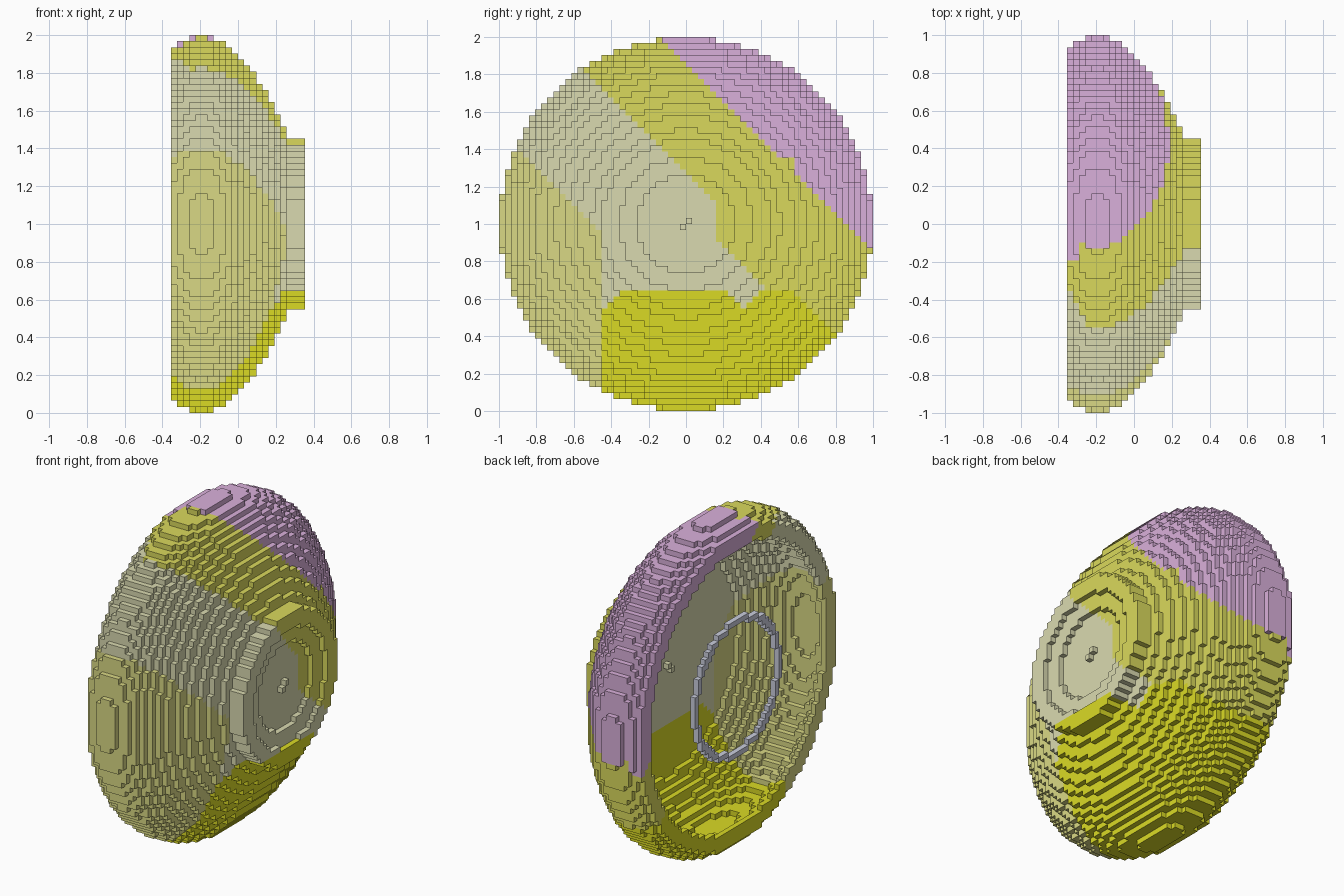
import bpy, bmesh, math

cube = bpy.data.objects.get("Cube")
if cube:
    bpy.data.objects.remove(cube, do_unlink=True)

V = 2 / 62            # edge of one block
LAYERS = 22           # blocks along x
DIRS = [(1, 0, 0), (-1, 0, 0), (0, 1, 0), (0, -1, 0), (0, 0, 1), (0, 0, -1)]
STUDS = {(-1, -1), (0, 0)}   # the two small blocks on the axis


def linear(c):
    c /= 255
    return c / 12.92 if c <= 0.04045 else ((c + 0.055) / 1.055) ** 2.4


def material(name, rgb):
    m = bpy.data.materials.new(name)
    col = (*[linear(c) for c in rgb], 1)
    m.diffuse_color = col
    m.use_nodes = True
    m.node_tree.nodes["Principled BSDF"].inputs["Base Color"].default_value = col
    return m


PURPLE, OLIVE, PALE, KHAKI, YELLOW = range(5)
shell_mats = [
    material("soft purple", (218, 176, 219)),
    material("olive yellow", (218, 217, 92)),
    material("pale grey green", (218, 218, 176)),
    material("khaki", (218, 217, 133)),
    material("bright yellow", (218, 218, 37)),
]
ring_mats = [material("blue grey", (203, 206, 222))]


def patch(i, y, z):
    """Colour patch of a block, banded across the y-z plane."""
    s = y + z
    near_rim = max(0, 3 - i) if y < 0 else 0
    if s > (1.74 if i < 2 else 1.84) and not (y < 0.58 and z < 1.36):
        return PURPLE
    if y < -0.45 and s < 0.5:
        return KHAKI
    notch = z > 0.55 and z - y > 0.24 and 0.86 < s < 1.09 and y > 0.16
    if z < 0.64 and s < 1.22 and y > -0.45 and z - y < 0.97 and not notch:
        return YELLOW
    if s > 1.265 + 0.08 * near_rim or (y > 0.16 and s > 1.08):
        return OLIVE
    return PALE


def radius(j, k):
    return math.hypot(j + 0.5, k + 0.5)


# Dome: paraboloid-like bowl, widest five layers from the open side
def bowl(i, j, k, size):
    return radius(j, k) < size - 0.084 * (i - 4.5) ** 2


def in_dome(i, j, k):
    cavity = i < 15 and bowl(i, j, k, 28.2) and not (i == 14 and (j, k) in STUDS)
    return i < 19 and bowl(i, j, k, 30.99) and not cavity


# Hub: raised disc with a two-step round recess and studs on its floor
def in_hub(i, j, k):
    r = radius(j, k)
    if i == 21:
        return 11 < r < 14
    if i == 20:
        return 8 < r < 14 or (j, k) in STUDS
    return i == 19 and r < 14


# Thin ring in the plane of the open side
def in_ring(i, j, k):
    return i == 0 and 11.9 < radius(j, k) < 12.95


def blocks(test):
    return {(i, j, k) for i in range(LAYERS) for j in range(-31, 31)
            for k in range(-31, 31) if test(i, j, k)}


def build(name, cells, solid, mats, rule):
    """Make a mesh from the exposed faces of a set of blocks."""
    bm = bmesh.new()
    verts = {}

    def vert(p):
        if p not in verts:
            verts[p] = bm.verts.new(((p[0] - LAYERS / 2) * V, p[1] * V, (p[2] + 31) * V))
        return verts[p]

    for cell in sorted(cells):
        for d in DIRS:
            if tuple(c + e for c, e in zip(cell, d)) in solid:
                continue
            axis = next(n for n in range(3) if d[n])
            u, w = (axis + 1) % 3, (axis + 2) % 3
            corners = []
            for a, b in ((0, 0), (1, 0), (1, 1), (0, 1)):
                p = list(cell)
                p[axis] += d[axis] > 0
                p[u] += a
                p[w] += b
                corners.append(vert(tuple(p)))
            if d[axis] < 0:
                corners.reverse()
            face = bm.faces.new(corners)
            face.material_index = rule(cell[0], (cell[1] + 0.5) * V, (cell[2] + 31.5) * V)
    mesh = bpy.data.meshes.new(name)
    bm.to_mesh(mesh)
    bm.free()
    for m in mats:
        mesh.materials.append(m)
    obj = bpy.data.objects.new(name, mesh)
    bpy.context.collection.objects.link(obj)


dome = blocks(in_dome)
hub = blocks(in_hub)
ring = blocks(in_ring)
solid = dome | hub | ring

build("dome_shell", dome, solid, shell_mats, patch)
build("hub", hub, solid, shell_mats, patch)
build("inner_ring", ring, solid, ring_mats, lambda i, y, z: 0)
